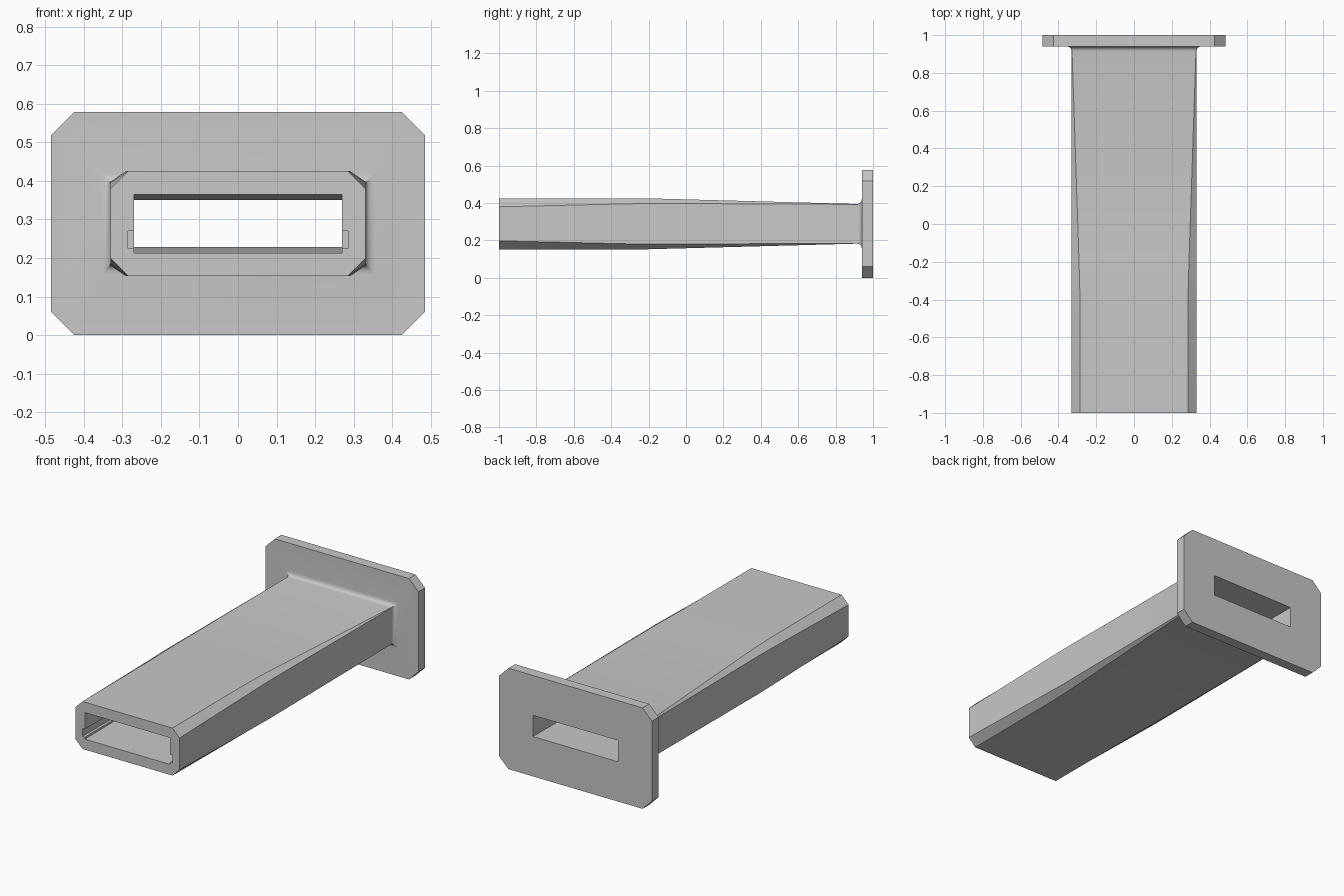
import bpy, bmesh, math

MID = 0.289          # height of the long axis
if "Cube" in bpy.data.objects:
    bpy.data.objects.remove(bpy.data.objects["Cube"], do_unlink=True)

# Single grey material
grey = bpy.data.materials.new("plain grey")
grey.use_nodes = True
colour = (0.58, 0.58, 0.58, 1)
grey.diffuse_color = colour
grey.node_tree.nodes["Principled BSDF"].inputs["Base Color"].default_value = colour


def section(y, hx, hz, cx=0, cz=0, mid=MID):
    """Rectangle across the axis, with chamfered corners when cx is set."""
    pts = []
    for sx, sz in ((1, 1), (-1, 1), (-1, -1), (1, -1)):
        corner = [(sx * hx, sz * (hz - cz)), (sx * (hx - cx), sz * hz)]
        if cx == 0:
            corner = corner[:1]
        elif sx * sz < 0:
            corner.reverse()
        pts += corner
    return [(x, y, mid + z) for x, z in pts]


def loft(name, sections):
    """Closed solid through a row of sections."""
    bm = bmesh.new()
    rings = [[bm.verts.new(p) for p in s] for s in sections]
    n = len(rings[0])
    for a, b in zip(rings, rings[1:]):
        for i in range(n):
            j = (i + 1) % n
            bm.faces.new((a[i], a[j], b[j], b[i]))
    bm.faces.new(rings[0])
    bm.faces.new(rings[-1])
    bmesh.ops.recalc_face_normals(bm, faces=bm.faces)
    mesh = bpy.data.meshes.new(name)
    bm.to_mesh(mesh)
    bm.free()
    mesh.materials.append(grey)
    obj = bpy.data.objects.new(name, mesh)
    bpy.context.collection.objects.link(obj)
    return obj


# Tube: chamfered mouth fading to a plain rectangle at the back
rows = [section(-1, 0.33, 0.136, 0.045, 0.045),
        section(-0.35, 0.33, 0.136, 0.043, 0.03),
        section(-0.2, 0.33, 0.136, 0.039, 0.027)]

# Fillet flaring into the flange
r, steps, flange_y = 0.025, 5, 0.94
for i in range(steps + 1):
    a = math.pi / 2 * i / steps
    grow = r * (1 - math.cos(a))
    rows.append(section(flange_y - r + r * math.sin(a),
                        0.33 + grow, 0.106 + grow, 0.002, 0.002))

# Flange plate with clipped corners
for y in (flange_y, 1):
    rows.append(section(y, 0.485, MID, 0.06, 0.06))
tube = loft("flanged_tube", rows)

# Tapering bore and the short side slots at the mouth
cutters = [
    loft("bore_cutter", [section(-1.1, 0.27, 0.0768), section(1.1, 0.27, 0.0602)]),
    loft("slot_cutter", [section(y, 0.285, 0.0225, mid=0.2475) for y in (-1.1, -0.5)]),
]
bpy.ops.object.select_all(action="DESELECT")
tube.select_set(True)
bpy.context.view_layer.objects.active = tube
for cutter in cutters:
    cutter.hide_render = True
    mod = tube.modifiers.new(cutter.name, "BOOLEAN")
    mod.operation = "DIFFERENCE"
    mod.solver = "EXACT"
    mod.object = cutter
    bpy.ops.object.modifier_apply(modifier=mod.name)
    bpy.data.objects.remove(cutter, do_unlink=True)

# Smooth fillet, crisp corners
bpy.ops.object.shade_smooth_by_angle(angle=math.radians(28))
